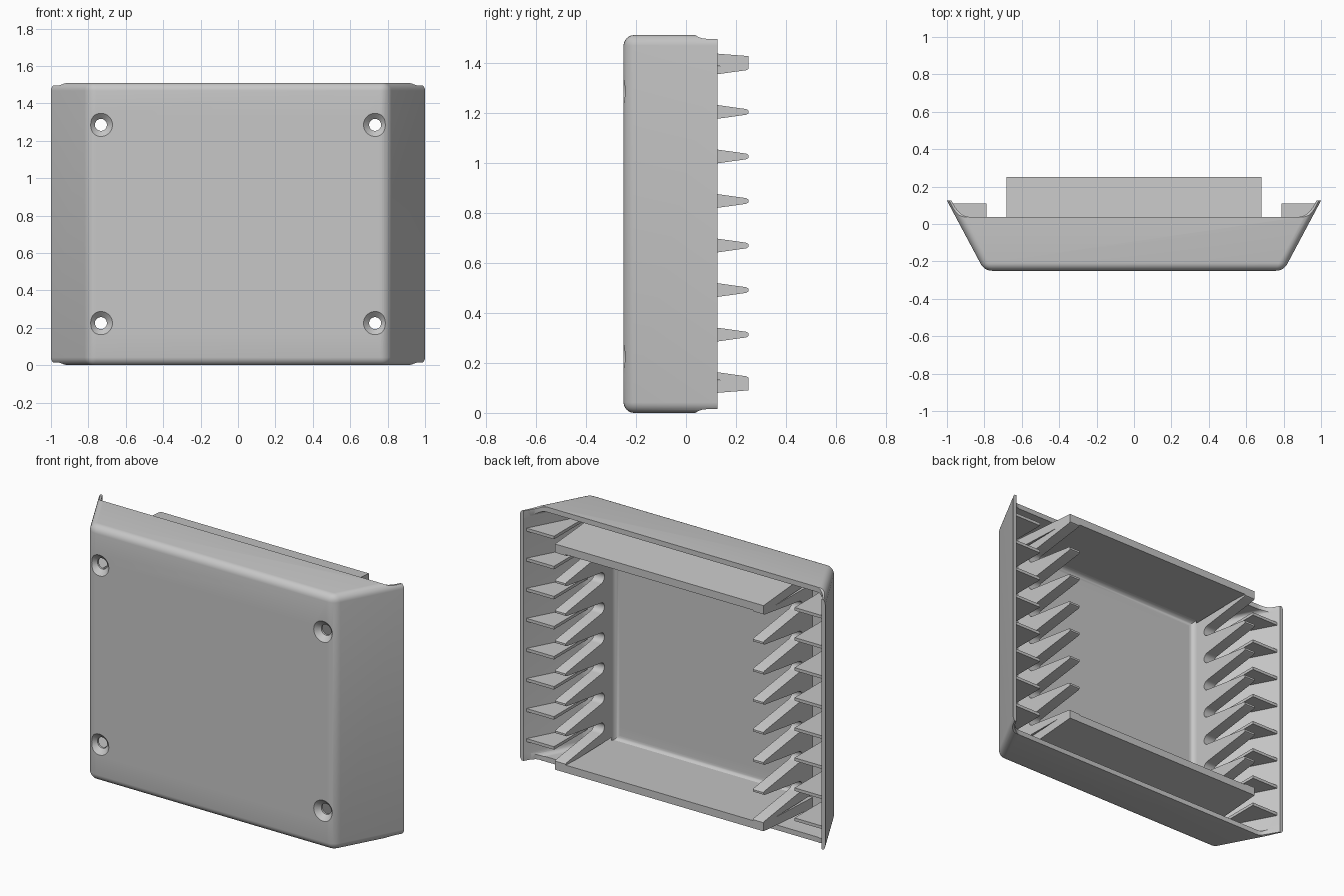
import bpy, bmesh, math
from mathutils import Vector

if "Cube" in bpy.data.objects:
    bpy.data.objects.remove(bpy.data.objects["Cube"])

H = 1.51            # housing height
FLOOR = -0.21       # inside face of the front panel
RIM = 0.038         # rear edge of top and bottom walls
WALL = 0.024        # side wall thickness along x
PITCH = 0.178       # fin spacing
FIRST = 0.135       # height of the lowest fin

grey = bpy.data.materials.new("light_grey")
grey.use_nodes = True
colour = (0.57, 0.57, 0.57, 1)
grey.diffuse_color = colour
grey.node_tree.nodes["Principled BSDF"].inputs["Base Color"].default_value = colour


def finish(name, bm):
    bmesh.ops.recalc_face_normals(bm, faces=bm.faces)
    mesh = bpy.data.meshes.new(name)
    bm.to_mesh(mesh)
    bm.free()
    mesh.materials.append(grey)
    obj = bpy.data.objects.new(name, mesh)
    bpy.context.collection.objects.link(obj)
    return obj


def prism(name, points, axis, start, end, bevel=0, rear=None):
    """Extrude an outline along z (points x, y) or along x (points y, z)."""
    bm = bmesh.new()
    place = (lambda p: (p[0], p[1], start)) if axis == "z" else (lambda p: (start, p[0], p[1]))
    face = bm.faces.new([bm.verts.new(place(p)) for p in points])
    move = Vector((0, 0, end - start) if axis == "z" else (end - start, 0, 0))
    new = bmesh.ops.extrude_face_region(bm, geom=[face])["geom"]
    bmesh.ops.translate(bm, vec=move, verts=[v for v in new if isinstance(v, bmesh.types.BMVert)])
    bmesh.ops.recalc_face_normals(bm, faces=bm.faces)
    if bevel:
        edges = [e for e in bm.edges if any(v.co.y < rear for v in e.verts)]
        bmesh.ops.bevel(bm, geom=edges, offset=bevel, segments=6, profile=0.5, affect="EDGES")
    return finish(name, bm)


def wall_x(y, inset=0):
    return 0.8 + (y + 0.25) * 0.2 / 0.375 - inset


def trapezoid(y0, y1, inset):
    a, b = wall_x(y0, inset), wall_x(y1, inset)
    return [(-a, y0), (a, y0), (b, y1), (-b, y1)]


def cut(target, cutter):
    mod = target.modifiers.new("cut", "BOOLEAN")
    mod.operation, mod.solver, mod.object = "DIFFERENCE", "EXACT", cutter
    bpy.context.view_layer.objects.active = target
    bpy.ops.object.modifier_apply(modifier=mod.name)
    bpy.data.objects.remove(cutter)


def smooth(obj):
    bpy.ops.object.select_all(action="DESELECT")
    obj.select_set(True)
    bpy.context.view_layer.objects.active = obj
    bpy.ops.object.shade_smooth_by_angle(angle=math.radians(30))


# Housing: slanted shell, hollow and open at the rear
housing = prism("housing", trapezoid(-0.25, 0.125, 0), "z", 0, H, 0.042, 0)
cut(housing, prism("cavity", trapezoid(FLOOR, 0.3, WALL), "z", 0.03, H - 0.03, 0.03, 0))

# Top and bottom walls end at the rim and sweep up into the side walls
p0 = Vector((wall_x(RIM, WALL + 0.05), RIM))
p1 = Vector((wall_x(RIM, WALL), RIM))
p2 = Vector((wall_x(0.11, WALL), 0.11))
sweep = []
for i in range(7):
    t = i / 6
    sweep.append(p0 * (1 - t) ** 2 + p1 * 2 * t * (1 - t) + p2 * t ** 2)
sweep.append(Vector((wall_x(0.3, WALL), 0.3)))
trim = [(p.x, p.y) for p in sweep] + [(-p.x, p.y) for p in reversed(sweep)]
cut(housing, prism("rear_trim", trim, "z", -0.1, H + 0.1))
lip = [(RIM, -0.1), (RIM, 0), (0.05, 0.008), (0.065, 0.013), (0.085, 0.015), (0.2, 0.015), (0.2, -0.1)]
cut(housing, prism("lip_trim", lip, "x", -1.1, 1.1))
cut(housing, prism("lip_trim", [(y, H - z) for y, z in lip], "x", -1.1, 1.1))

# Countersunk screw holes
hole_profile = [(0.062, -0.27), (0.062, -0.25), (0.032, -0.222), (0.032, -0.15)]
for x in (-0.733, 0.733):
    for z in (0.225, 1.285):
        bm = bmesh.new()
        rings = []
        for radius, y in hole_profile:
            turns = [math.tau * i / 32 for i in range(32)]
            rings.append([bm.verts.new((x + radius * math.cos(t), y, z + radius * math.sin(t)))
                          for t in turns])
        for r0, r1 in zip(rings, rings[1:]):
            for i in range(32):
                j = (i + 1) % 32
                bm.faces.new((r0[i], r0[j], r1[j], r1[i]))
        bm.faces.new(rings[0])
        bm.faces.new(rings[-1])
        cut(housing, finish("screw_cutter", bm))
smooth(housing)


# Combs: tapered fins joined by rounded grooves
def half(y):
    return 0.01 + 0.14 * (0.25 - y)


groove_y = -0.08
groove_r = PITCH / 2 - half(groove_y)
outline = [(FLOOR - 0.01, FIRST)]
for k in range(8):
    z = FIRST + k * PITCH
    if k:
        outline.append((0.24, z - half(0.24)))
    outline += [(0.25, z - 0.006), (0.25, z + 0.006)]
    if k < 7:
        outline.append((0.24, z + half(0.24)))
        for i in range(9):
            t = math.pi * i / 8
            outline.append((groove_y - groove_r * math.sin(t),
                            z + PITCH / 2 - groove_r * math.cos(t)))
outline.append((FLOOR - 0.01, FIRST + 7 * PITCH))
for side, x in (("right", -0.683), ("left", 0.613)):
    smooth(prism(side + "_comb", outline, "x", x, x + 0.07))

# Full-width end plates, thinner than the outermost fins
plate = [(FLOOR - 0.01, 0.053), (0.25, 0.09), (0.25, 0.135), (FLOOR - 0.01, 0.115)]
prism("bottom_plate", plate, "x", -0.683, 0.683)
prism("top_plate", [(y, H + 0.006 - z) for y, z in plate], "x", -0.683, 0.683)

# Thin ribs on the slanted side walls, in line with the fins
rib = [(0.788, FLOOR), (0.788, 0.11), (wall_x(0.11, 0.01), 0.11), (wall_x(FLOOR, 0.01), FLOOR)]
for side, s in (("left", 1), ("right", -1)):
    for k in range(8):
        z = FIRST + k * PITCH
        prism(f"{side}_rib_{k + 1}", [(s * x, y) for x, y in rib], "z", z - 0.009, z + 0.009)

# Rounded fillet around the inner face of the panel
bm = bmesh.new()
loops = []
for i in range(6):
    t = math.pi / 2 * i / 5
    inset = 0.03 * (1 - math.cos(t))
    y = FLOOR + 0.03 * (1 - math.sin(t)) + 0.001
    a, b = 0.613 - inset, H / 2 - 0.112 - inset
    loops.append([bm.verts.new((sx * a, y, H / 2 + sz * b))
                  for sx, sz in ((-1, -1), (1, -1), (1, 1), (-1, 1))])
for l0, l1 in zip(loops, loops[1:]):
    for i in range(4):
        j = (i + 1) % 4
        bm.faces.new((l0[i], l0[j], l1[j], l1[i]))
smooth(finish("panel_fillet", bm))
